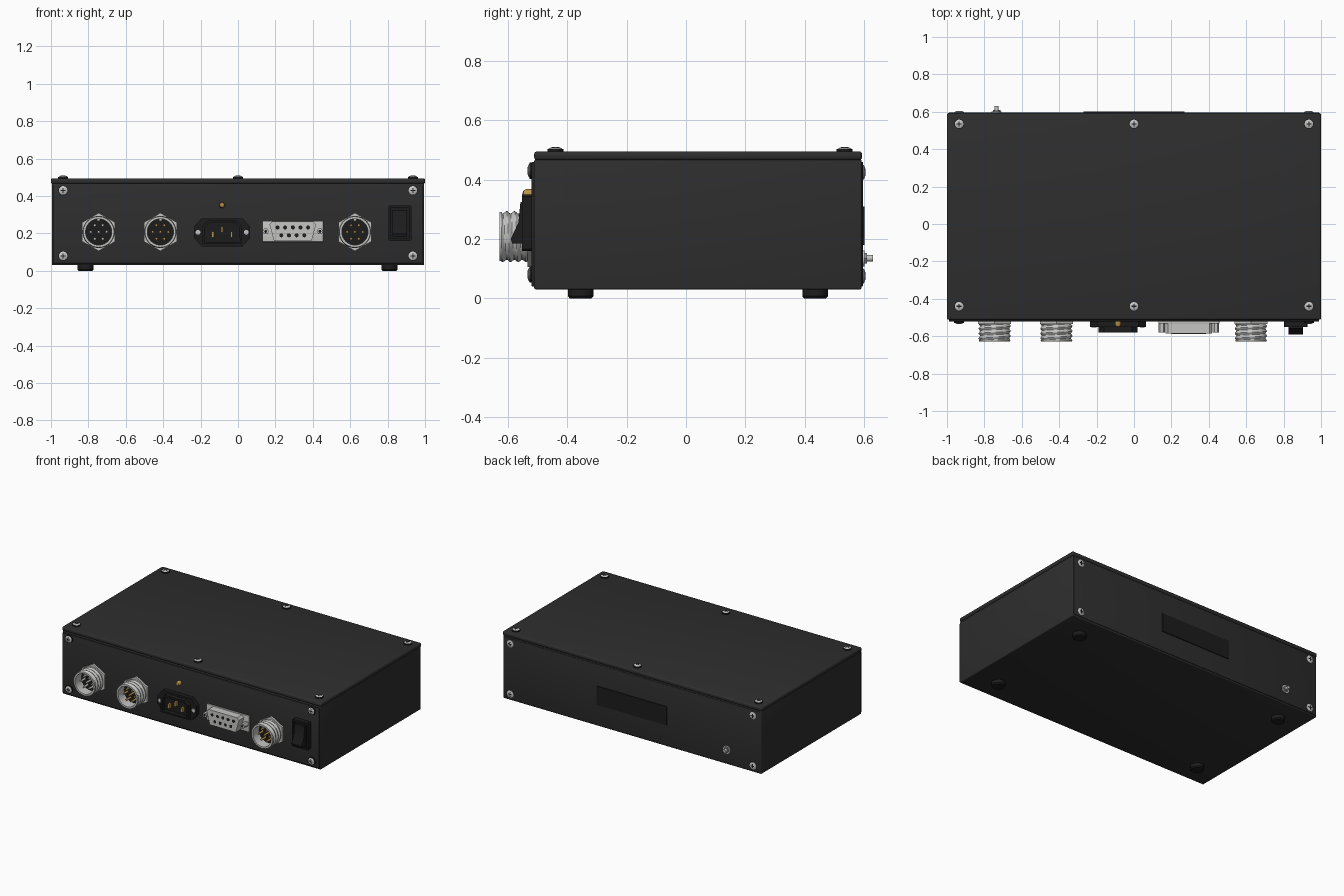
import bpy, bmesh
from math import cos, sin, pi, radians
from mathutils import Matrix, Vector

cube = bpy.data.objects.get("Cube")
if cube:
    bpy.data.objects.remove(cube, do_unlink=True)


def material(name, r, g, b):
    m = bpy.data.materials.new(name)
    m.use_nodes = True
    m.diffuse_color = (r, g, b, 1)
    m.node_tree.nodes["Principled BSDF"].inputs["Base Color"].default_value = (r, g, b, 1)
    return m


CASE = material("charcoal case", .027, .027, .027)
BLACK = material("black plastic", .012, .012, .012)
SILVER = material("silver metal", .56, .56, .55)
STEEL = material("grey steel", .3, .3, .3)
GOLD = material("gold contacts", .5, .3, .07)

# Panel frames: local x and y lie on the panel, local z points outward
TURN = Matrix.Rotation(pi / 2, 4, "X")
FRONT = Matrix.Translation((0, -.52, 0)) @ TURN
BACK = Matrix.Translation((0, .596, 0)) @ Matrix.Rotation(pi, 4, "Z") @ TURN
TOP = Matrix.Translation((0, 0, .495))
BOTTOM = Matrix.Translation((0, 0, .03)) @ Matrix.Rotation(pi, 4, "X")
WORLD = Matrix()


def finish(bm, name, mat, frame):
    bmesh.ops.remove_doubles(bm, verts=bm.verts, dist=1e-5)
    bmesh.ops.transform(bm, matrix=frame, verts=bm.verts)
    bmesh.ops.recalc_face_normals(bm, faces=bm.faces)
    me = bpy.data.meshes.new(name)
    bm.to_mesh(me)
    bm.free()
    me.materials.append(mat)
    me.shade_smooth()
    me.set_sharp_from_angle(angle=radians(35))
    ob = bpy.data.objects.new(name, me)
    bpy.context.collection.objects.link(ob)
    return ob


def box(name, lo, hi, mat, frame=WORLD, bevel=0):
    bm = bmesh.new()
    bmesh.ops.create_cube(bm, size=1)
    lo, hi = Vector(lo), Vector(hi)
    for v in bm.verts:
        v.co = (lo + hi) / 2 + v.co * (hi - lo)
    if bevel:
        bmesh.ops.bevel(bm, geom=bm.edges[:], offset=bevel, segments=3, profile=.5, affect="EDGES")
    return finish(bm, name, mat, frame)


def lathe(name, x, y, profile, mat, frame, segs=24, turn=0):
    """Revolve (radius, height) points around the local z axis."""
    bm = bmesh.new()
    rings = []
    for r, h in profile:
        rings.append([bm.verts.new((x + r * cos(turn + 2 * pi * i / segs),
                                    y + r * sin(turn + 2 * pi * i / segs), h))
                      for i in range(segs)])
    for a, b in zip(rings, rings[1:]):
        for i in range(segs):
            j = (i + 1) % segs
            bm.faces.new((a[i], a[j], b[j], b[i]))
    return finish(bm, name, mat, frame)


def disc(name, x, y, r, h0, h1, mat, frame, segs=24, turn=0):
    return lathe(name, x, y, [(0, h0), (r, h0), (r, h1), (0, h1)], mat, frame, segs, turn)


def prism(name, outline, h0, h1, mat, frame, rim=0, depth=0):
    """Extrude an outline; a rim leaves a recess in its outer face."""
    bm = bmesh.new()
    low = [bm.verts.new((x, y, h0)) for x, y in outline]
    high = [bm.verts.new((x, y, h1)) for x, y in outline]
    n = len(low)
    bm.faces.new(low[::-1])
    cap = bm.faces.new(high)
    for i in range(n):
        j = (i + 1) % n
        bm.faces.new((low[i], low[j], high[j], high[i]))
    bm.normal_update()
    if rim:
        bmesh.ops.inset_region(bm, faces=[cap], thickness=rim)
        hole = bmesh.ops.extrude_discrete_faces(bm, faces=[cap])["faces"][0]
        for v in hole.verts:
            v.co.z -= depth
    return finish(bm, name, mat, frame)


def chamfered(cx, cy, w, h, cx_cut, cy_cut):
    w, h = w / 2, h / 2
    a, b = w - cx_cut, h - cy_cut
    return [(cx + x, cy + y) for x, y in
            ((-a, -h), (a, -h), (w, -b), (w, b), (a, h), (-a, h), (-w, b), (-w, -b))]


def screw(name, x, y, frame, washer=True):
    base = .006 if washer else 0
    if washer:
        disc(name + "_washer", x, y, .027, 0, .008, BLACK, frame)
    r = .023 if washer else .025
    lathe(name + "_head", x, y, [(r, base), (r, base + .003), (r * .7, base + .007), (0, base + .008)],
          SILVER, frame)
    top = base + .0085
    for dx, dy in ((.013, .003), (.003, .013)):
        box(name + "_slot", (x - dx, y - dy, top - .003), (x + dx, y + dy, top), BLACK, frame)


# Case, lid and front panel
box("case_body", (-.995, -.512, .03), (.995, .592, .468), CASE, bevel=.006)
box("lid", (-1, -.512, .466), (1, .594, .495), CASE, bevel=.01)
box("front_panel", (-.99, -.52, .04), (.99, -.508, .46), CASE, bevel=.002)
box("back_panel", (-.99, .585, .04), (.99, .596, .46), CASE, bevel=.002)
box("back_plate", (-.27, .18, 0), (.27, .31, .006), BLACK, BACK)

# Screws and feet
for x in (-.935, 0, .935):
    for y in (-.44, .535):
        screw("lid_screw", x, y, TOP)
for x in (-.935, .935):
    for z in (.08, .43):
        screw("front_screw", x, z, FRONT)
        screw("back_screw", x, z - .005, BACK, washer=False)
for x in (-.815, .81):
    for y in (-.355, .435):
        lathe("foot", x, -y, [(0, 0), (.043, 0), (.043, .023), (.037, .03), (0, .03)],
              BLACK, BOTTOM, 32)

# Grounding stud
disc("stud_washer", .735, .135, .027, 0, .006, SILVER, BACK)
disc("stud_nut", .735, .135, .02, .006, .014, STEEL, BACK, 6)
disc("stud_post", .735, .135, .011, .01, .034, SILVER, BACK, 16)


def threaded_barrel(x, y, h0, h1, radius):
    """Outer sleeve with a spiral groove."""
    bm = bmesh.new()
    segs, rows, pitch = 40, 28, .026
    rings = []
    for k in range(rows + 1):
        h = h0 + (h1 - h0) * k / rows
        ring = []
        for i in range(segs):
            a = 2 * pi * i / segs
            r = radius - .004 * (1 - cos(2 * pi * h / pitch - a))
            ring.append(bm.verts.new((x + r * cos(a), y + r * sin(a), h)))
        rings.append(ring)
    for a, b in zip(rings, rings[1:]):
        for i in range(segs):
            j = (i + 1) % segs
            bm.faces.new((a[i], a[j], b[j], b[i]))
    finish(bm, "connector_thread", SILVER, FRONT)


# Round connectors: hex nut, threaded sleeve, dark insert and seven pins
for x, pin_mat in ((-.745, SILVER), (-.415, GOLD), (.625, GOLD)):
    z = .208
    disc("connector_nut", x, z, .102, 0, .014, SILVER, FRONT, 6, pi / 2)
    threaded_barrel(x, z, .012, .102, .086)
    lathe("connector_sleeve", x, z, [(.076, .012), (.076, .1), (.084, .1), (.082, .109),
                                     (.07, .109), (.07, .03)], SILVER, FRONT, 40)
    disc("connector_insert", x, z, .071, .012, .04, BLACK, FRONT, 32)
    disc("connector_pin", x, z, .007, .038, .085, pin_mat, FRONT, 12)
    for k in range(6):
        a = k * pi / 3
        disc("connector_pin", x + .042 * cos(a), z + .042 * sin(a), .007, .038, .085,
             pin_mat, FRONT, 12)
    box("connector_key", (x - .008, z + .058, .03), (x + .008, z + .071, .1), SILVER, FRONT)

# Power inlet
cx, cz = -.085, .206
prism("inlet_flange", chamfered(cx, cz, .3, .15, .04, .045), 0, .03, BLACK, FRONT)
shroud = [(cx - .105, cz - .062), (cx + .105, cz - .062), (cx + .105, cz + .035),
          (cx + .075, cz + .062), (cx - .075, cz + .062), (cx - .105, cz + .035)]
prism("inlet_shroud", shroud, .02, .06, BLACK, FRONT, rim=.014, depth=.038)
for dx, dz in ((-.05, -.012), (0, .015), (.05, -.012)):
    box("inlet_blade", (cx + dx - .006, cz + dz - .016, .02),
        (cx + dx + .006, cz + dz + .016, .052), GOLD, FRONT)
for s in (-1, 1):
    disc("inlet_screw", cx + s * .129, cz, .013, .028, .034, SILVER, FRONT, 16)

# Indicator lamp
lathe("indicator_lamp", -.085, .352, [(0, 0), (.016, 0), (.016, .018), (.011, .028), (0, .032)],
      GOLD, FRONT, 16)

# Nine-way socket
cx, cz = .293, .211
box("socket_flange", (cx - .163, cz - .056, 0), (cx + .163, cz + .056, .012), SILVER, FRONT, .002)
shell = [(cx - .1, cz - .052), (cx + .1, cz - .052), (cx + .125, cz + .038),
         (cx + .11, cz + .052), (cx - .11, cz + .052), (cx - .125, cz + .038)]
prism("socket_shell", shell, .01, .066, SILVER, FRONT)
for count, dz in ((5, .021), (4, -.021)):
    for k in range(count):
        disc("socket_hole", cx + (k - (count - 1) / 2) * .041, cz + dz, .011, .06, .067,
             BLACK, FRONT, 12)
for s in (-1, 1):
    disc("socket_standoff", cx + s * .145, cz, .017, .01, .06, SILVER, FRONT, 6)
    disc("standoff_bore", cx + s * .145, cz, .008, .055, .061, BLACK, FRONT, 12)

# Rocker switch: bezel and tilted rocker
prism("switch_bezel", chamfered(.865, .255, .125, .19, .006, .006), 0, .032, BLACK, FRONT,
      rim=.014, depth=.01)
profile = [(.185, .01), (.185, .066), (.2, .071), (.255, .045), (.325, .038), (.325, .01)]
# profile is drawn in (height, outward) and extruded sideways
SIDE = FRONT @ Matrix(((0, 0, 1, 0), (1, 0, 0, 0), (0, 1, 0, 0), (0, 0, 0, 1)))
prism("switch_rocker", profile, .826, .904, BLACK, SIDE)
